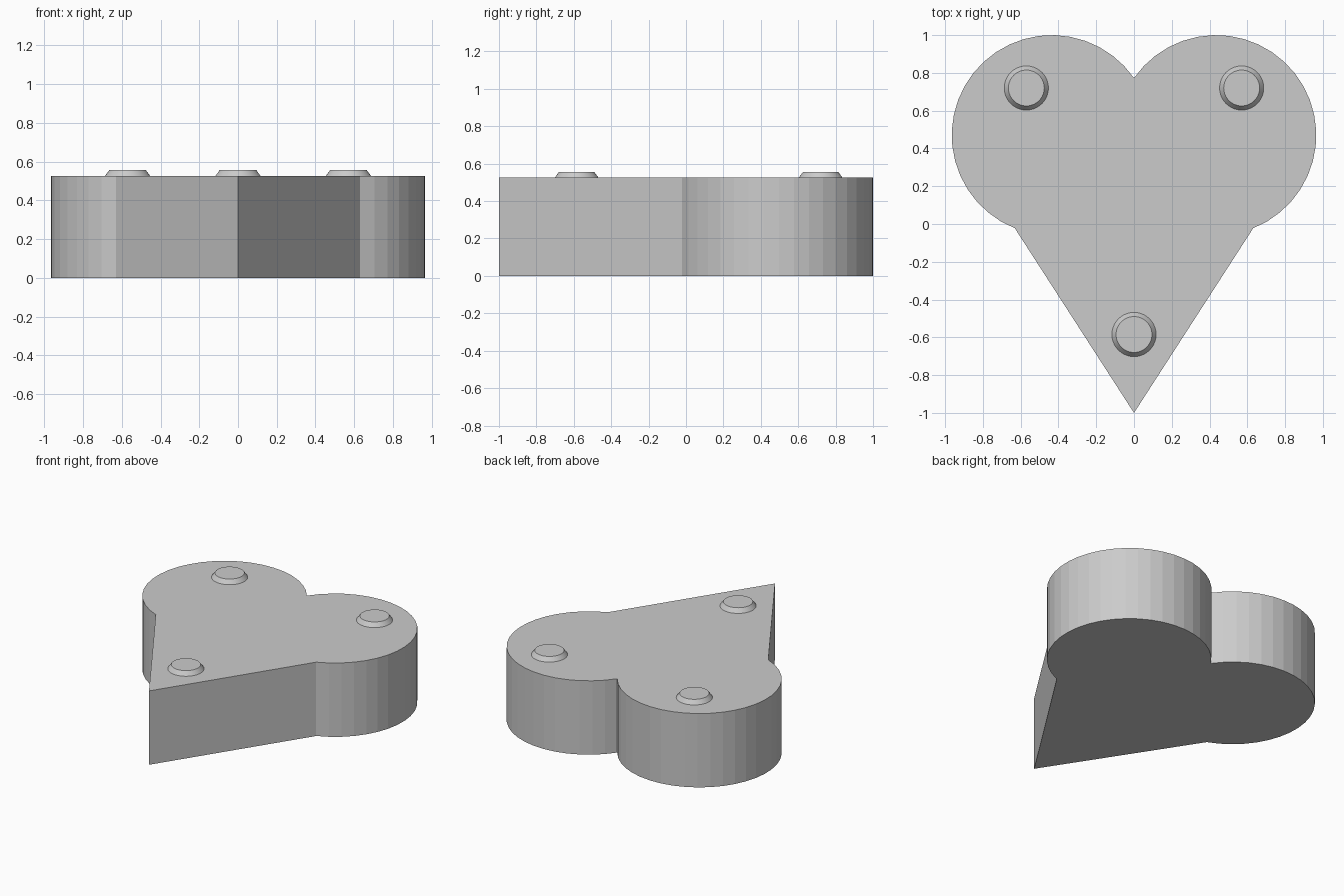
import bpy, bmesh, math

if "Cube" in bpy.data.objects:
    bpy.data.objects.remove(bpy.data.objects["Cube"])

grey = bpy.data.materials.new("light grey")
grey.diffuse_color = (0.6, 0.6, 0.6, 1)
grey.use_nodes = True
grey.node_tree.nodes["Principled BSDF"].inputs["Base Color"].default_value = grey.diffuse_color

CX, CY, R = 0.435, 0.47, 0.53      # lobe circle
TOP, PEG_TOP = 0.525, 0.555


def finish(bm, name):
    bmesh.ops.recalc_face_normals(bm, faces=bm.faces)
    mesh = bpy.data.meshes.new(name)
    bm.to_mesh(mesh)
    bm.free()
    mesh.materials.append(grey)
    obj = bpy.data.objects.new(name, mesh)
    bpy.context.collection.objects.link(obj)
    return obj


# Heart block: one lobe arc from the lower shoulder round to the notch, mirrored
start = math.atan2(-0.02 - CY, 0.63 - CX)
notch_y = CY + math.sqrt(R * R - CX * CX)
end = math.atan2(notch_y - CY, -CX)
STEPS = 24
right = [(CX + R * math.cos(start + (end - start) * i / STEPS),
          CY + R * math.sin(start + (end - start) * i / STEPS)) for i in range(STEPS)]
left = [(-x, y) for x, y in reversed(right)]
outline = [(0, -1)] + right + [(0, notch_y)] + left

bm = bmesh.new()
base = bm.faces.new([bm.verts.new((x, y, 0)) for x, y in outline])
side = bmesh.ops.extrude_face_region(bm, geom=[base], use_keep_orig=True)
bmesh.ops.translate(bm, vec=(0, 0, TOP),
                    verts=[v for v in side["geom"] if isinstance(v, bmesh.types.BMVert)])
finish(bm, "heart_block")

# Three tapered pegs on the top face
for name, x, y in (("left_peg", -0.57, 0.72), ("right_peg", 0.57, 0.72), ("tip_peg", 0, -0.585)):
    bm = bmesh.new()
    bmesh.ops.create_cone(bm, cap_ends=True, segments=40, radius1=0.117,
                          radius2=0.095, depth=PEG_TOP - TOP)
    # Drop the hidden underside
    bmesh.ops.delete(bm, geom=[f for f in bm.faces if f.normal.z < -0.9], context='FACES_ONLY')
    peg = finish(bm, name)
    peg.location = (x, y, (TOP + PEG_TOP) / 2)
    for f in peg.data.polygons:
        f.use_smooth = len(f.vertices) == 4
    for e in peg.data.edges:
        e.use_edge_sharp = abs(peg.data.vertices[e.vertices[0]].co.z
                               - peg.data.vertices[e.vertices[1]].co.z) < 1e-5
